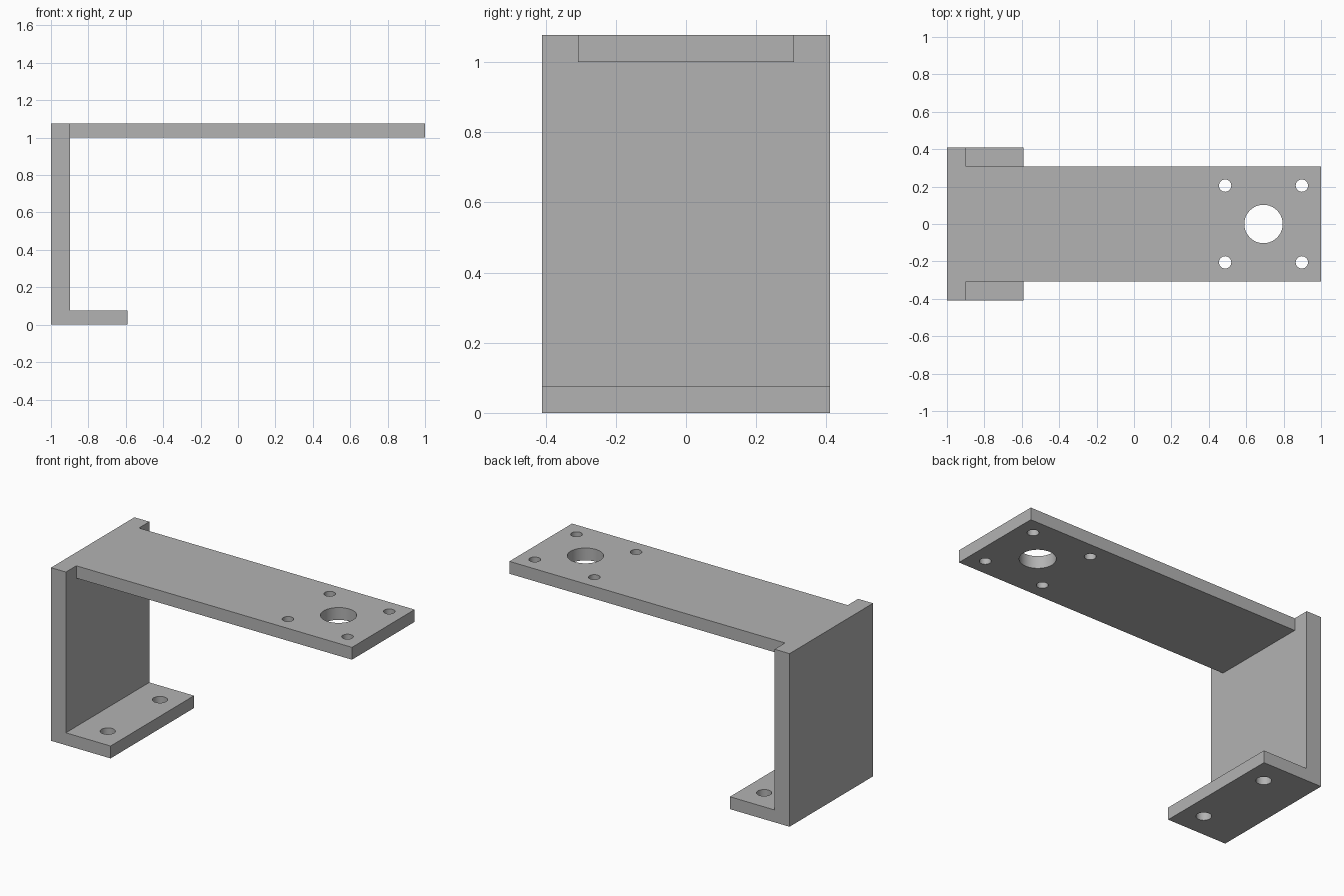
import bpy
import bmesh
import math
from mathutils import Matrix, Vector

if "Cube" in bpy.data.objects:
    bpy.data.objects.remove(bpy.data.objects["Cube"], do_unlink=True)

# Main dimensions
MM = 2 / 97.5
LEFT = -1.0
THICK = 3.75 * MM
WALL = 5 * MM
HEIGHT = 52.5 * MM
WIDTH = 40 * MM
ARM_WIDTH = 30 * MM
FOOT = 20 * MM

grey = bpy.data.materials.new("plain_grey")
grey.use_nodes = True
colour = (0.45, 0.45, 0.45, 1)
grey.diffuse_color = colour
grey.node_tree.nodes["Principled BSDF"].inputs["Base Color"].default_value = colour


def add_object(name, bm):
    bmesh.ops.recalc_face_normals(bm, faces=bm.faces)
    mesh = bpy.data.meshes.new(name)
    bm.to_mesh(mesh)
    bm.free()
    mesh.materials.append(grey)
    obj = bpy.data.objects.new(name, mesh)
    bpy.context.collection.objects.link(obj)
    return obj


def extrude_profile(name, points, width):
    """Extrude an x-z outline along y, centred on y = 0."""
    bm = bmesh.new()
    face = bm.faces.new([bm.verts.new((x, -width / 2, z)) for x, z in points])
    moved = bmesh.ops.extrude_face_region(bm, geom=[face])["geom"]
    verts = [v for v in moved if isinstance(v, bmesh.types.BMVert)]
    bmesh.ops.translate(bm, verts=verts, vec=Vector((0, width, 0)))
    return add_object(name, bm)


def apply_boolean(target, tool, operation):
    mod = target.modifiers.new(operation.title(), "BOOLEAN")
    mod.operation = operation
    mod.solver = "EXACT"
    mod.object = tool
    bpy.context.view_layer.objects.active = target
    bpy.ops.object.modifier_apply(modifier=mod.name)
    bpy.data.objects.remove(tool, do_unlink=True)


def drill(target, x, y, z, radius):
    bm = bmesh.new()
    bmesh.ops.create_cone(bm, cap_ends=True, segments=48, radius1=radius,
                          radius2=radius, depth=4 * THICK,
                          matrix=Matrix.Translation((x, y, z)))
    cutter = add_object("hole_cutter", bm)
    cutter.hide_render = True
    apply_boolean(target, cutter, "DIFFERENCE")


# Upright wall with the foot, as one L-shaped profile
inner = LEFT + WALL
bracket = extrude_profile("bracket", [
    (LEFT, 0), (LEFT + FOOT, 0), (LEFT + FOOT, THICK),
    (inner, THICK), (inner, HEIGHT), (LEFT, HEIGHT)], WIDTH)

# Long arm, merged into the top of the wall
under = HEIGHT - THICK
root = LEFT + WALL / 2
arm = extrude_profile("arm", [
    (root, under), (1, under), (1, HEIGHT), (root, HEIGHT)], ARM_WIDTH)
apply_boolean(bracket, arm, "UNION")

# Centre bore and four screw holes at the arm tip
bore_x = 1 - 15 * MM
spacing = 10 * MM
drill(bracket, bore_x, 0, HEIGHT, 5 * MM)
for sx in (-1, 1):
    for sy in (-1, 1):
        drill(bracket, bore_x + sx * spacing, sy * spacing, HEIGHT, 1.6 * MM)

# Two mounting holes in the foot
for sy in (-1, 1):
    drill(bracket, LEFT + 13.8 * MM, sy * 12.5 * MM, 0, 2.1 * MM)

# Smooth hole walls, sharp plate edges
bpy.ops.object.select_all(action="DESELECT")
bracket.select_set(True)
bpy.context.view_layer.objects.active = bracket
bpy.ops.object.shade_smooth_by_angle(angle=math.radians(30))
